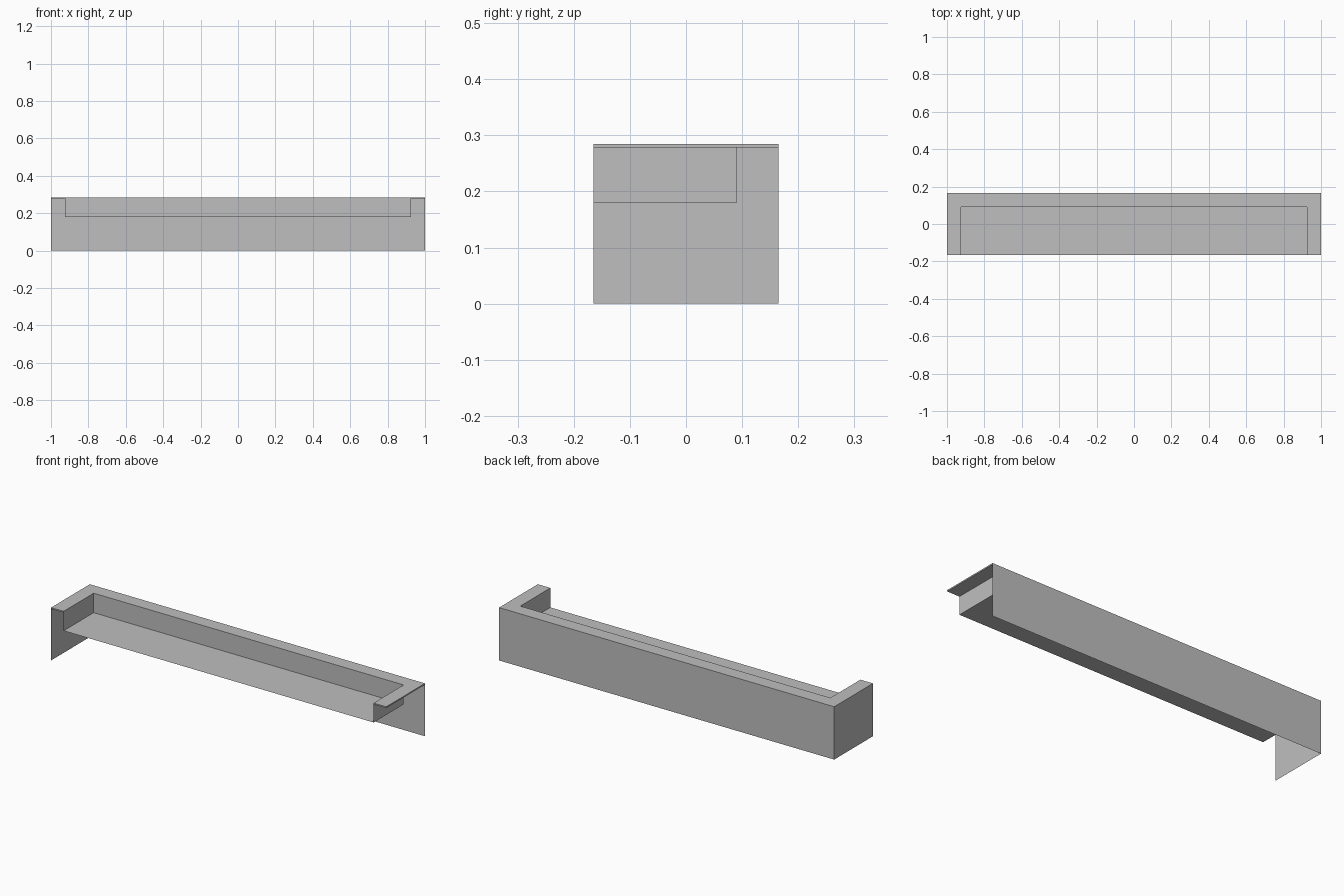
import bpy
import bmesh

if "Cube" in bpy.data.objects:
    bpy.data.objects.remove(bpy.data.objects["Cube"], do_unlink=True)

# Main dimensions
OUT_X, IN_X = 1.0, 0.925
FRONT, BACK, IN_BACK = -0.165, 0.165, 0.091
FLOOR, RIM, TOP = 0.18, 0.278, 0.285

grey = bpy.data.materials.new("light grey")
grey.diffuse_color = (0.52, 0.52, 0.52, 1)
grey.use_nodes = True
grey.node_tree.nodes["Principled BSDF"].inputs["Base Color"].default_value = grey.diffuse_color


def extruded(name, path, z0, z1, closed=False, caps=()):
    """Raise an outline from z0 to z1, capping the chosen ends."""
    bm = bmesh.new()
    low = [bm.verts.new((x, y, z0)) for x, y in path]
    high = [bm.verts.new((x, y, z1)) for x, y in path]
    n = len(path)
    for i in range(n if closed else n - 1):
        j = (i + 1) % n
        bm.faces.new((low[i], low[j], high[j], high[i]))
    if "bottom" in caps:
        bm.faces.new(low[::-1])
    if "top" in caps:
        bm.faces.new(high)
    mesh = bpy.data.meshes.new(name)
    bm.to_mesh(mesh)
    bm.free()
    mesh.materials.append(grey)
    obj = bpy.data.objects.new(name, mesh)
    bpy.context.collection.objects.link(obj)
    return obj


# Outlines seen from above
outer = [(OUT_X, FRONT), (OUT_X, BACK), (-OUT_X, BACK), (-OUT_X, FRONT)]
inner = [(-IN_X, FRONT), (-IN_X, IN_BACK), (IN_X, IN_BACK), (IN_X, FRONT)]

# U-shaped rim board
extruded("rim", outer + inner, RIM, TOP, closed=True, caps=("top", "bottom"))

# Back panel and the single end panel, the other end stays open
extruded("outer_panels", outer[1:], 0, RIM)

# Recessed tray with a floor, open at the front
extruded("tray", inner, FLOOR, RIM, caps=("bottom",))
